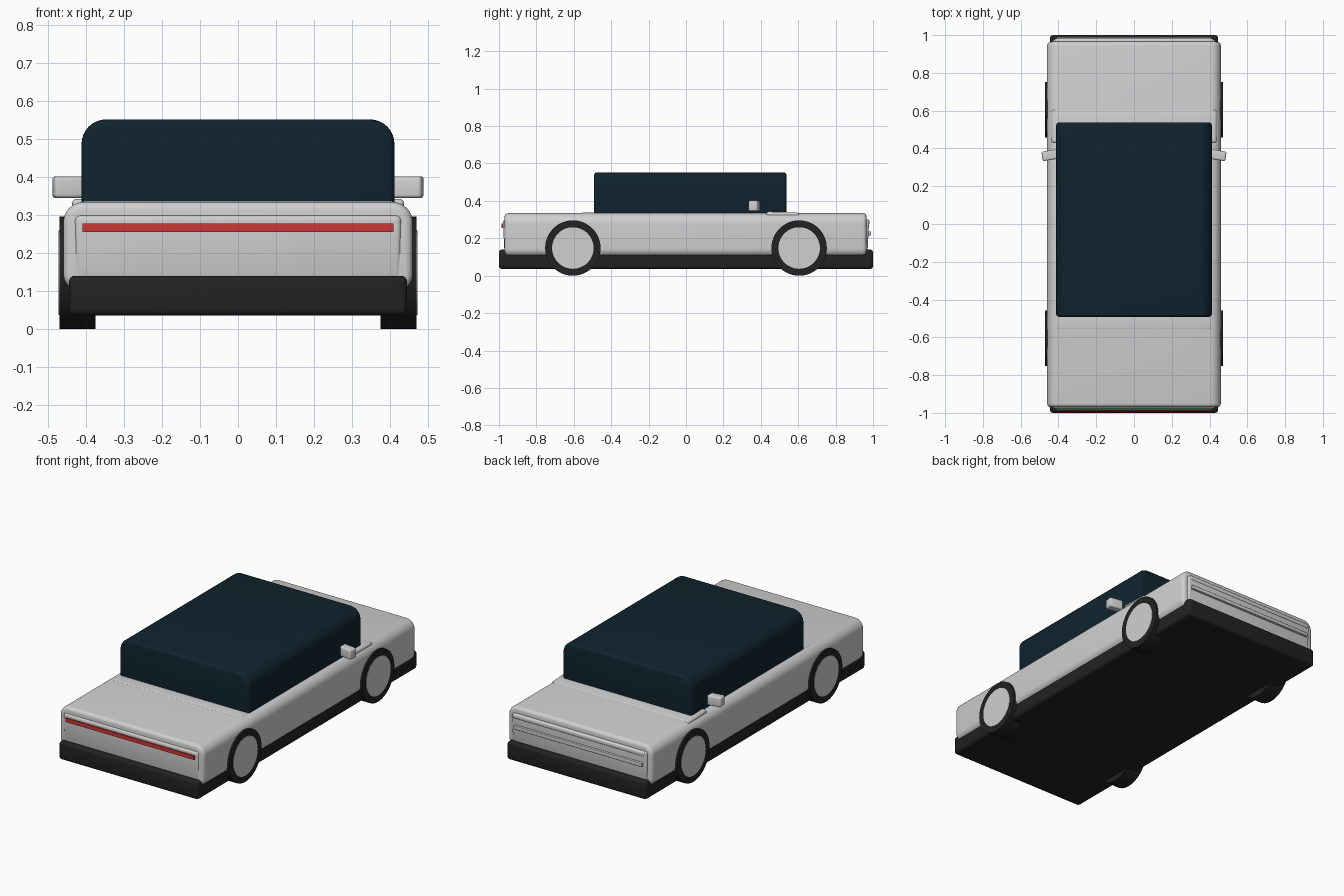
import bpy, bmesh, math
from mathutils import Matrix

cube = bpy.data.objects.get("Cube")
if cube:
    bpy.data.objects.remove(cube, do_unlink=True)


def material(name, r, g, b):
    m = bpy.data.materials.new(name)
    m.use_nodes = True
    m.diffuse_color = (r, g, b, 1)
    m.node_tree.nodes["Principled BSDF"].inputs["Base Color"].default_value = (r, g, b, 1)
    return m


silver = material("silver paint", 0.63, 0.63, 0.64)
glass = material("dark blue glass", 0.005, 0.017, 0.027)
rubber = material("black rubber", 0.016, 0.016, 0.016)
red = material("red lamp", 0.62, 0.04, 0.04)


def finish(bm, name, mat):
    mesh = bpy.data.meshes.new(name)
    bm.to_mesh(mesh)
    bm.free()
    ob = bpy.data.objects.new(name, mesh)
    bpy.context.collection.objects.link(ob)
    mesh.materials.append(mat)
    bpy.ops.object.select_all(action='DESELECT')
    ob.select_set(True)
    bpy.context.view_layer.objects.active = ob
    bpy.ops.object.shade_smooth_by_angle(angle=math.radians(35))
    return ob


def box(name, mat, x, y, z, edge=0.0, top_round=0.0, bottom_round=0.0, tilt=0.0, turn=0.0):
    """Box from ranges; long corners rounded first, then every crisp edge."""
    size = [b - a for a, b in (x, y, z)]
    mid = [(a + b) / 2 for a, b in (x, y, z)]
    bm = bmesh.new()
    bmesh.ops.create_cube(bm, size=1, matrix=Matrix.Diagonal((*size, 1)))
    for radius, side in ((top_round, 1), (bottom_round, -1)):
        if radius:
            long_edges = [e for e in bm.edges
                          if abs(e.verts[0].co.y - e.verts[1].co.y) > size[1] / 2
                          and all(v.co.z * side > size[2] * 0.49 for v in e.verts)]
            bmesh.ops.bevel(bm, geom=long_edges, offset=radius, segments=8,
                            profile=0.5, affect='EDGES')
    if edge:
        crisp = [e for e in bm.edges if e.calc_face_angle(0) > math.radians(40)]
        bmesh.ops.bevel(bm, geom=crisp, offset=edge, segments=4,
                        profile=0.5, affect='EDGES')
    bm.transform(Matrix.Translation(mid) @ Matrix.Rotation(turn, 4, 'Z')
                 @ Matrix.Rotation(tilt, 4, 'X'))
    return finish(bm, name, mat)


def wheel_disc(name, mat, radius, x, y, z, width):
    bm = bmesh.new()
    bmesh.ops.create_cone(bm, cap_ends=True, segments=48, radius1=radius, radius2=radius,
                          depth=width, matrix=Matrix.Translation((x, y, z))
                          @ Matrix.Rotation(math.pi / 2, 4, 'Y'))
    return finish(bm, name, mat)


# Main shell, lower skirt with bumpers, and glasshouse
box("body", silver, (-0.46, 0.46), (-0.97, 0.965), (0.1, 0.335), 0.02, 0.055, 0.045)
box("bumper_skirt", rubber, (-0.445, 0.445), (-1, 1), (0.036, 0.14), 0.016)
box("cabin", glass, (-0.412, 0.412), (-0.492, 0.538), (0.25, 0.552), 0.016, 0.065)

# Raised cowl ahead of the cabin and shallow deck panel behind it
box("cowl", silver, (-0.437, 0.437), (0.43, 0.605), (0.312, 0.34), 0.012, tilt=-0.035)
box("rear_deck", silver, (-0.41, 0.41), (-0.56, -0.46), (0.31, 0.337), 0.008)

# Tilted end panels with their full-width lamps
for name, side in (("tail", -1), ("nose", 1)):
    box(name + "_panel", silver, (-0.43, 0.43),
        tuple(sorted((side * 0.93, side * 0.975))), (0.13, 0.3), 0.014,
        tilt=-side * 0.05)
box("tail_lamp", red, (-0.41, 0.41), (-0.987, -0.96), (0.256, 0.278))
box("nose_lamp", silver, (-0.41, 0.41), (0.95, 0.989), (0.215, 0.237), 0.003)
box("nose_lip", silver, (-0.42, 0.42), (0.95, 0.982), (0.272, 0.3), 0.01)

# Wheels and mirrors on both sides
for side_name, side in (("left", 1), ("right", -1)):
    for end_name, y in (("front", -0.605), ("rear", 0.605)):
        wheel_disc(f"{end_name}_{side_name}_tyre", rubber, 0.148,
                   side * 0.4225, y, 0.148, 0.095)
        wheel_disc(f"{end_name}_{side_name}_hub", silver, 0.111,
                   side * 0.442, y, 0.148, 0.06)
    box(side_name + "_mirror", silver, tuple(sorted((side * 0.39, side * 0.487))),
        (0.34, 0.39), (0.345, 0.402), 0.009, turn=-side * 0.16)
